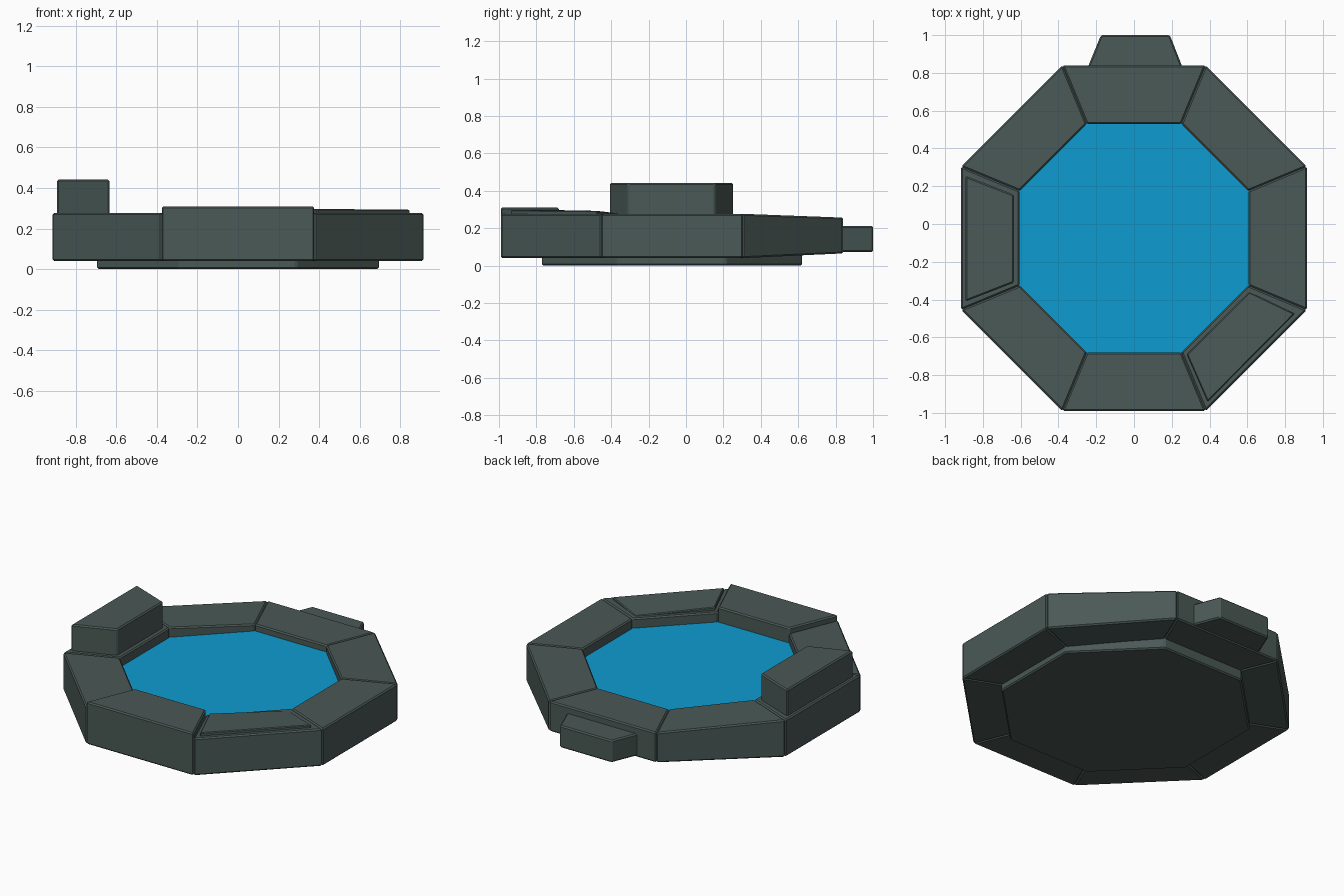
import bpy, bmesh, math
from mathutils import Vector

if "Cube" in bpy.data.objects:
    bpy.data.objects.remove(bpy.data.objects["Cube"])


def material(name, rgb):
    m = bpy.data.materials.new(name)
    m.diffuse_color = (*rgb, 1)
    m.use_nodes = True
    m.node_tree.nodes["Principled BSDF"].inputs["Base Color"].default_value = m.diffuse_color
    return m


STONE = material("dark grey green stone", (0.068, 0.1, 0.092))
WATER = material("blue water", (0.004, 0.33, 0.63))
CENTRE_Y = -0.075


def octagon(apothem):
    """Corners anticlockwise, starting at the lower end of the east side."""
    r = apothem / math.cos(math.pi / 8)
    return [(r * math.cos(a), r * math.sin(a) + CENTRE_Y)
            for a in (math.pi / 8 * (2 * i - 1) for i in range(8))]


def prism(name, outline, low, high, mat, bevel=0.008):
    """Solid over an outline; low and high may be one height or one per corner."""
    n = len(outline)
    low = low if isinstance(low, (list, tuple)) else [low] * n
    high = high if isinstance(high, (list, tuple)) else [high] * n
    bm = bmesh.new()
    bot = [bm.verts.new((x, y, z)) for (x, y), z in zip(outline, low)]
    top = [bm.verts.new((x, y, z)) for (x, y), z in zip(outline, high)]
    bm.faces.new(bot[::-1])
    bm.faces.new(top)
    for i in range(n):
        j = (i + 1) % n
        bm.faces.new((bot[i], bot[j], top[j], top[i]))
    bmesh.ops.recalc_face_normals(bm, faces=bm.faces)
    me = bpy.data.meshes.new(name)
    bm.to_mesh(me)
    bm.free()
    ob = bpy.data.objects.new(name, me)
    bpy.context.collection.objects.link(ob)
    me.materials.append(mat)
    if bevel:
        mod = ob.modifiers.new("chamfer", 'BEVEL')
        mod.width = bevel
        mod.segments = 1
        mod.limit_method = 'ANGLE'
    return ob


# Basin floor and water surface
prism("basin_base", octagon(0.695), 0.0, 0.2, STONE)
prism("water", octagon(0.608), 0.19, 0.215, WATER, bevel=0)

# Ring of eight rim stones: (low, high) at the first and second end of each
full, thin, tall = (0.04, 0.277), (0.065, 0.257), (0.04, 0.31)
ends = {"east": (full, full), "north_east": (full, thin),
        "north": (thin, thin), "north_west": (thin, full),
        "west": (full, full), "south_west": (full, full),
        "south": (tall, tall), "south_east": (full, full)}
outer, inner = octagon(0.915), octagon(0.605)
for i, (side, (a, b)) in enumerate(ends.items()):
    j = (i + 1) % 8
    corners = [inner[i], outer[i], outer[j], inner[j]]
    prism("rim_stone_" + side, corners,
          [a[0], a[0], b[0], b[0]], [a[1], a[1], b[1], b[1]], STONE)

# Tilted slab on the south-east stone
prism("tilted_slab", [(0.28, -0.69), (0.39, -0.94), (0.85, -0.475), (0.61, -0.36)],
      0.2, [0.297, 0.297, 0.293, 0.279], STONE, 0.005)

# Raised block on the west stone
prism("raised_block", [(-0.892, 0.255), (-0.892, -0.41), (-0.635, -0.31), (-0.635, 0.155)],
      0.25, 0.443, STONE)

# Step block sticking out of the back
prism("back_step", [(-0.29, 0.72), (0.3, 0.72), (0.19, 1.0), (-0.175, 1.0)],
      0.072, 0.213, STONE)
